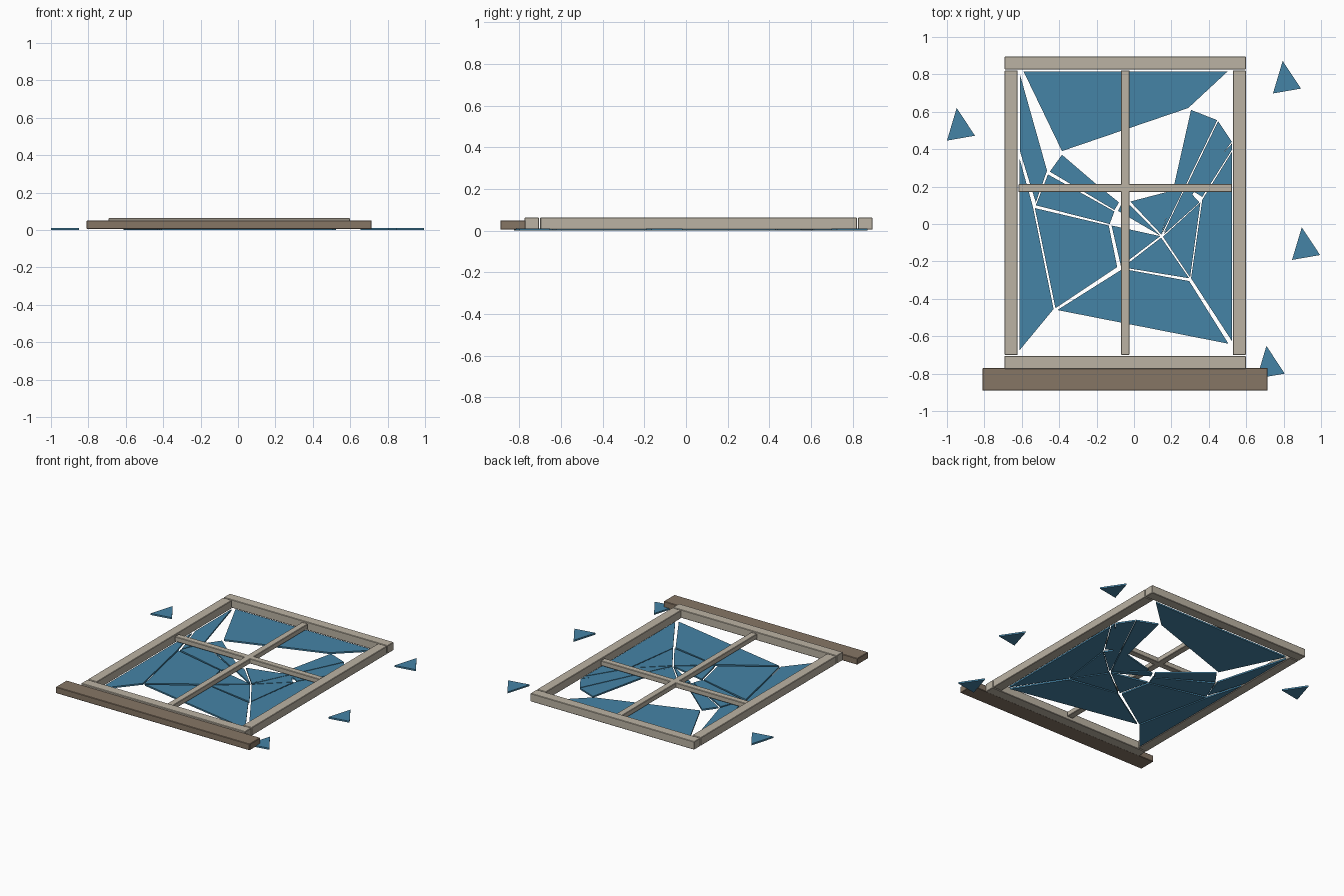
import bpy, bmesh


def material(name, rgb):
    m = bpy.data.materials.new(name)
    m.diffuse_color = (*rgb, 1)
    return m


PAINT = material("pale_paint", (0.50, 0.45, 0.37))
WOOD = material("sill_wood", (0.24, 0.18, 0.13))
GLASS = material("blue_glass", (0.06, 0.23, 0.38))


def prism(name, pts, z0, z1, mat, bevel=0):
    """Extrude a flat outline from z0 to z1."""
    bm = bmesh.new()
    face = bm.faces.new([bm.verts.new((x, y, z0)) for x, y in pts])
    ext = bmesh.ops.extrude_face_region(bm, geom=[face])
    for v in ext["geom"]:
        if isinstance(v, bmesh.types.BMVert):
            v.co.z = z1
    bmesh.ops.recalc_face_normals(bm, faces=bm.faces)
    mesh = bpy.data.meshes.new(name)
    bm.to_mesh(mesh)
    bm.free()
    mesh.materials.append(mat)
    ob = bpy.data.objects.new(name, mesh)
    bpy.context.collection.objects.link(ob)
    if bevel:
        mod = ob.modifiers.new("edge", "BEVEL")
        mod.width, mod.segments = bevel, 1
    return ob


def bar(name, x0, x1, y0, y1, z0, z1, mat=PAINT):
    prism(name, [(x0, y0), (x1, y0), (x1, y1), (x0, y1)], z0, z1, mat, 0.003)


# Outer frame and sill
bar("top_rail", -0.692, 0.598, 0.826, 0.896, 0.005, 0.063)
bar("bottom_rail", -0.692, 0.598, -0.775, -0.705, 0.005, 0.063)
bar("left_stile", -0.692, -0.622, -0.70, 0.821, 0.005, 0.063)
bar("right_stile", 0.528, 0.598, -0.70, 0.821, 0.005, 0.063)
bar("sill", -0.81, 0.715, -0.891, -0.77, 0.005, 0.05, WOOD)

# Crossing glazing bars
bar("vertical_bar", -0.07, -0.024, -0.70, 0.821, 0.02, 0.055)
bar("horizontal_bar", -0.617, 0.523, 0.17, 0.214, 0.02, 0.055)

# Broken panes still in the frame
shards = [
    [(-.59, .815), (.50, .815), (.29, .62), (-.385, .39)],
    [(-.61, .80), (-.465, .285), (-.525, .115), (-.61, .39)],
    [(-.612, .35), (-.54, .09), (-.43, -.455), (-.612, -.675)],
    [(-.385, .37), (-.21, .22), (-.08, .115), (-.105, .075), (-.45, .28)],
    [(-.46, .265), (-.105, .067), (-.13, 0), (-.525, .10)],
    [(-.53, .085), (-.135, -.008), (-.09, -.23), (-.42, -.45)],
    [(-.12, -.008), (.14, -.065), (-.07, -.225)],
    [(.145, -.073), (.295, -.29), (-.06, -.232)],
    [(-.06, -.24), (.295, -.305), (.505, -.64), (-.41, -.46)],
    [(.155, -.068), (.355, .115), (.30, -.285)],
    [(.365, .13), (.523, .385), (.523, -.625), (.305, -.29)],
    [(.305, .61), (.445, .555), (.15, -.052), (.215, .21)],
    [(.45, .55), (.523, .44), (.26, .165), (.16, -.045)],
    [(.523, .43), (.523, .395), (.365, .145), (.30, .185)],
    [(.16, -.055), (.26, .155), (.30, .17), (.35, .115)],
    [(-.02, .12), (.21, .18), (.147, -.057)],
    [(-.085, .07), (-.07, .10), (-.02, .10), (.14, -.062)],
]
for i, pts in enumerate(shards):
    prism(f"pane_shard_{i + 1}", pts, 0.0, 0.011, GLASS)

# Loose splinters scattered around the frame
for i, (x, y) in enumerate([(-.948, .62), (.795, .872), (.897, -.018), (.708, -.652)]):
    pts = [(x, y), (x - .052, y - .174), (x + .098, y - .148)]
    prism(f"loose_splinter_{i + 1}", pts, 0.0, 0.011, GLASS)
